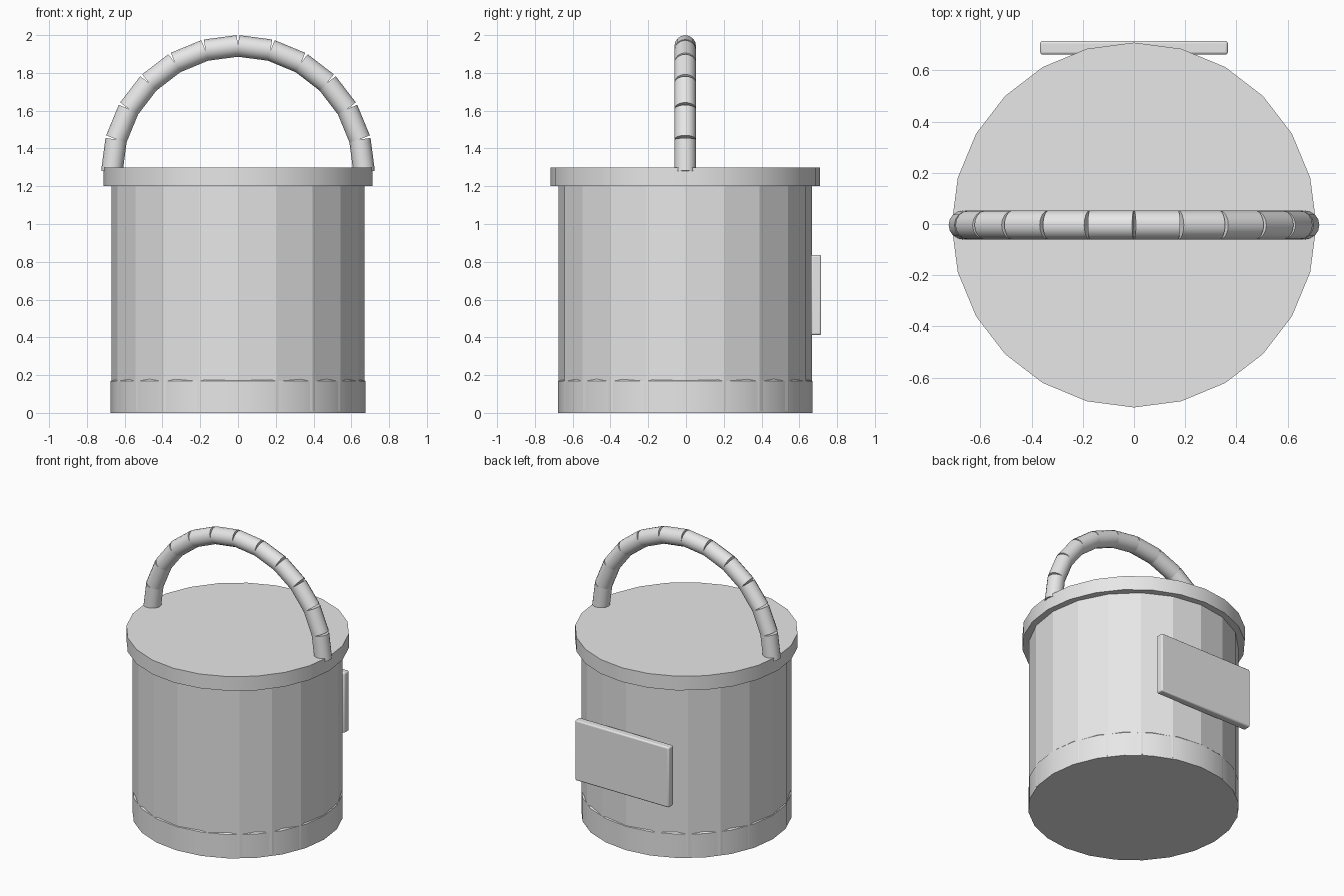
import bpy
from math import sin, cos, pi, radians
from mathutils import Vector

cube = bpy.data.objects.get("Cube")
if cube:
    bpy.data.objects.remove(cube, do_unlink=True)

grey = bpy.data.materials.new("light_grey")
grey.use_nodes = True
colour = (0.8, 0.8, 0.8, 1)
grey.diffuse_color = colour
grey.node_tree.nodes["Principled BSDF"].inputs["Base Color"].default_value = colour

Y0 = -0.004  # centre line of the bucket


def finish(name, smooth):
    obj = bpy.context.object
    obj.name = name
    obj.data.materials.append(grey)
    if smooth:
        bpy.ops.object.shade_smooth_by_angle(angle=radians(35))
    return obj


def drum(name, radius, low, high, sides, smooth):
    bpy.ops.mesh.primitive_cylinder_add(
        vertices=sides, radius=radius, depth=high - low,
        location=(0, Y0, (low + high) / 2))
    return finish(name, smooth)


# Faceted body, smooth rim-like lid and base band
drum("bucket_body", 0.671, 0.01, 1.21, 20, False)
drum("lid", 0.713, 1.2, 1.3, 24, True)
base = drum("base_band", 0.674, 0, 0.18, 24, True)

# Narrow chamfer on the upper edge of the base band
bevel = base.modifiers.new("top_chamfer", 'BEVEL')
bevel.limit_method = 'WEIGHT'
bevel.width = 0.012
weights = base.data.attributes.new("bevel_weight_edge", 'FLOAT', 'EDGE')
for edge in base.data.edges:
    if all(base.data.vertices[v].co.z > 0 for v in edge.vertices):
        weights.data[edge.index].value = 1

# Arched handle: straight tubes laid end to end along a half circle
COUNT, ARC, TUBE = 12, 0.668, 0.057
points = [Vector((-ARC * cos(pi * i / COUNT), Y0, 1.275 + ARC * sin(pi * i / COUNT)))
          for i in range(COUNT + 1)]
for i, (a, b) in enumerate(zip(points, points[1:])):
    bpy.ops.mesh.primitive_cylinder_add(
        vertices=16, radius=TUBE, depth=(b - a).length, location=(a + b) / 2,
        rotation=(b - a).to_track_quat('Z', 'Y').to_euler())
    finish(f"handle_segment_{i + 1}", True)

# Flat plate on the back
bpy.ops.mesh.primitive_cube_add(size=1, location=(0, 0.689, 0.624))
plate = bpy.context.object
plate.scale = (0.734, 0.054, 0.424)
bpy.ops.object.transform_apply(location=False, rotation=False, scale=True)
finish("back_plate", True)
rounding = plate.modifiers.new("rounded_edges", 'BEVEL')
rounding.width = 0.01
rounding.segments = 3
